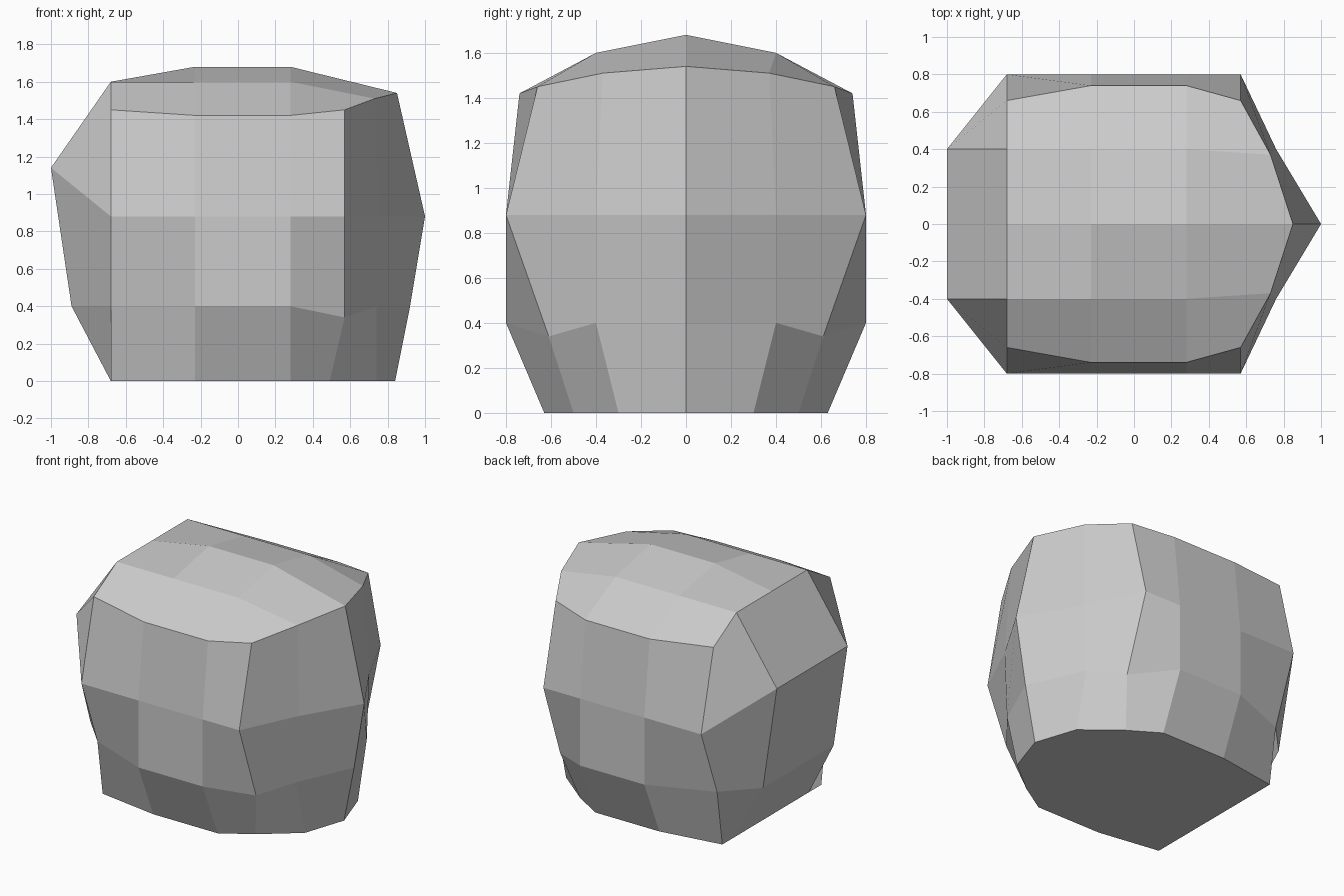
import bpy
import bmesh

if "Cube" in bpy.data.objects:
    bpy.data.objects.remove(bpy.data.objects["Cube"], do_unlink=True)


def make_material(name, colour):
    material = bpy.data.materials.new(name)
    material.use_nodes = True
    material.diffuse_color = colour
    material.node_tree.nodes["Principled BSDF"].inputs["Base Color"].default_value = colour
    return material


def flank_column(x):
    """Column of points on the straight flank, from the base to the top rim."""
    return [(x, 0.63, 0), (x, 0.8, 0.4), (x, 0.8, 0.88), (x, 0.74, 1.42)]


# Vertical columns around one half, each running from the base to the top rim
blunt_end = [(-0.68, 0.42, 0), (-0.89, 0.4, 0.4), (-1, 0.4, 1.14), (-0.68, 0.4, 1.6)]
blunt_centre = [(x, 0, z) for x, y, z in blunt_end]
rear_corner = [(-0.68, 0.56, 0), (-0.68, 0.62, 0.4), (-0.68, 0.8, 0.88), (-0.68, 0.66, 1.45)]
fore_corner = [(0.49, 0.5, 0), (0.57, 0.61, 0.34), (0.57, 0.8, 0.88), (0.57, 0.66, 1.45)]
prow_cheek = [(0.74, 0.3, 0), (0.74, 0.4, 0.4), (0.76, 0.4, 0.88), (0.73, 0.37, 1.51)]
prow_edge = [(0.84, 0, 0), (0.92, 0, 0.4), (1, 0, 0.88), (0.85, 0, 1.54)]
columns = [blunt_centre, blunt_end, rear_corner, flank_column(-0.23),
           flank_column(0.28), fore_corner, prow_cheek, prow_edge]


def add_half(bm, side):
    """Build one half of the boulder, mirrored across the long axis by side."""
    def vert(point):
        x, y, z = point
        return bm.verts.new((x, y * side, z))

    grid = [[vert(p) for p in column] for column in columns]

    # Side walls
    for a, b in zip(grid, grid[1:]):
        for row in range(len(a) - 1):
            bm.faces.new((a[row], b[row], b[row + 1], a[row + 1]))

    # Flat base
    bm.faces.new([column[0] for column in grid])

    # Crown: centre ridge, shoulder line and rim
    rim = [column[-1] for column in grid]
    ridge = [rim[0], vert((-0.23, 0, 1.68)), vert((0.28, 0, 1.68)), rim[7]]
    shoulder = [rim[1], vert((-0.23, 0.4, 1.6)), vert((0.28, 0.4, 1.6)), rim[6]]
    for inner, outer in ((ridge, shoulder), (shoulder, rim[2:6])):
        for i in range(3):
            bm.faces.new((inner[i], outer[i], outer[i + 1], inner[i + 1]))


# Faceted boulder, welded from two mirrored halves
bm = bmesh.new()
for side in (1, -1):
    add_half(bm, side)
bmesh.ops.remove_doubles(bm, verts=bm.verts[:], dist=0.001)
bmesh.ops.recalc_face_normals(bm, faces=bm.faces[:])

mesh = bpy.data.meshes.new("boulder")
bm.to_mesh(mesh)
bm.free()
mesh.materials.append(make_material("stone grey", (0.6, 0.6, 0.6, 1)))
boulder = bpy.data.objects.new("boulder", mesh)
bpy.context.collection.objects.link(boulder)
